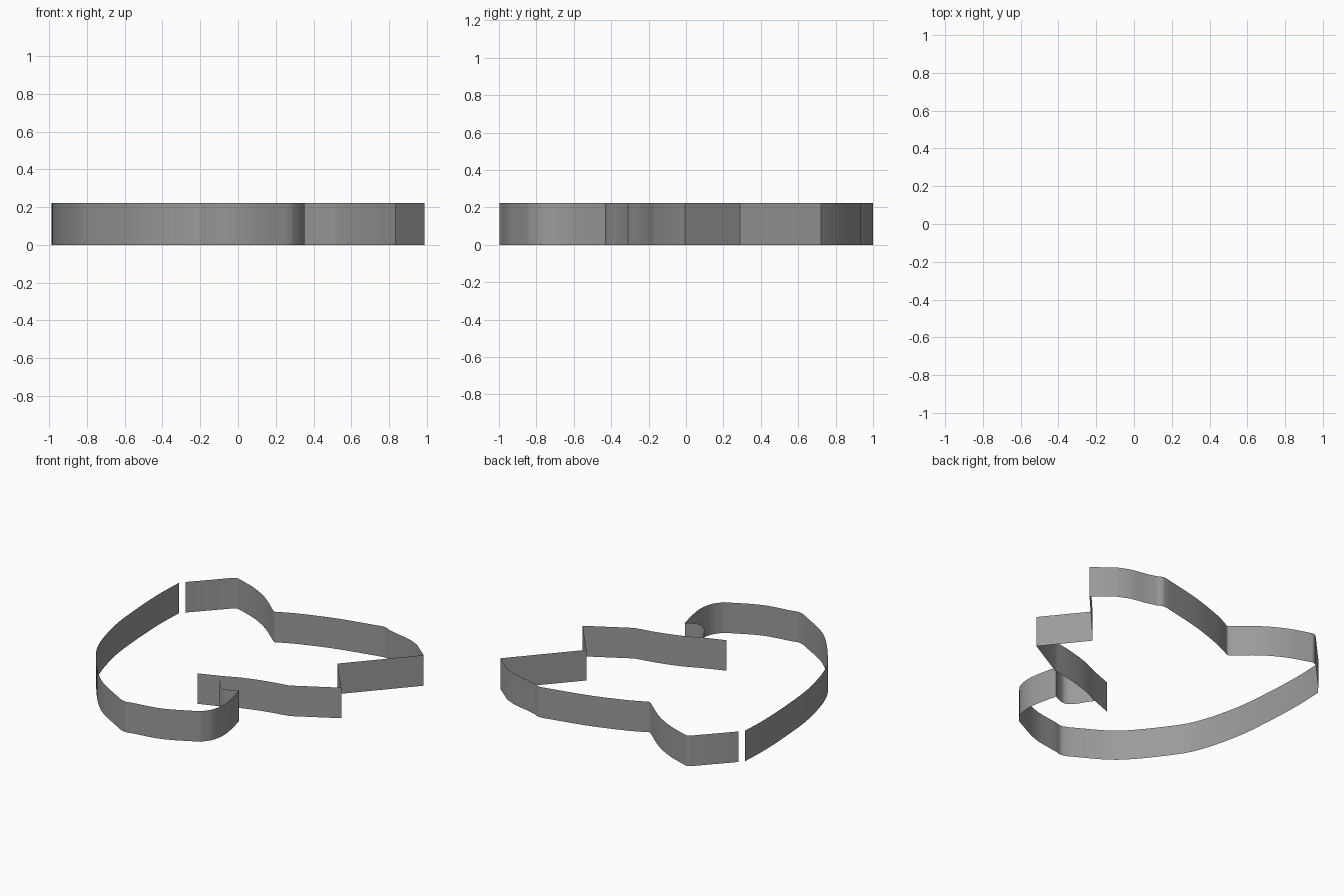
import bpy, bmesh
from mathutils import Vector

if "Cube" in bpy.data.objects:
    bpy.data.objects.remove(bpy.data.objects["Cube"])

HEIGHT = 0.222
STEPS = 6

grey = bpy.data.materials.new("dark_grey")
grey.diffuse_color = (0.33, 0.33, 0.33, 1)
grey.use_nodes = True
grey.node_tree.nodes["Principled BSDF"].inputs["Base Color"].default_value = grey.diffuse_color


def smooth_run(pts):
    """Catmull-Rom sampling through the points of one run between sharp corners."""
    p = [Vector(q) for q in pts]
    if len(p) == 2:
        return p
    p = [2 * p[0] - p[1]] + p + [2 * p[-1] - p[-2]]
    out = []
    for a, b, c, d in zip(p, p[1:], p[2:], p[3:]):
        for i in range(STEPS):
            t = i / STEPS
            out.append(0.5 * (2 * b + (c - a) * t + (2 * a - 5 * b + 4 * c - d) * t * t
                              + (3 * b - a - 3 * c + d) * t ** 3))
    return out + [p[-2]]


def wall(name, runs, flip=False):
    """Thin upright band following the runs; each run starts where the last ended."""
    path = []
    for i, run in enumerate(runs):
        if i:
            run = [runs[i - 1][-1]] + run
        path += smooth_run(run)[1 if i else 0:]
    if flip:
        path.reverse()
    bm = bmesh.new()
    low = [bm.verts.new((q.x, q.y, 0)) for q in path]
    high = [bm.verts.new((q.x, q.y, HEIGHT)) for q in path]
    for i in range(len(path) - 1):
        bm.faces.new((low[i], low[i + 1], high[i + 1], high[i]))
    mesh = bpy.data.meshes.new(name)
    bm.to_mesh(mesh)
    bm.free()
    mesh.materials.append(grey)
    ob = bpy.data.objects.new(name, mesh)
    bpy.context.collection.objects.link(ob)
    bpy.ops.object.select_all(action='DESELECT')
    ob.select_set(True)
    bpy.context.view_layer.objects.active = ob
    bpy.ops.object.shade_smooth_by_angle(angle=0.65)


# Back and right side of the outline, ending in the free inner tail
wall("back_wall", [
    [(-.952, .755), (-.735, .985)],
    [(-.705, 1.0), (-.672, .992)],
    [(-.525, .939), (-.38, .855), (-.228, .728)],
    [(-.202, .714), (-.165, .733)],
    [(-.045, .785), (.19, .862), (.50, .933)],
    [(.535, .934), (.575, .915)],
    [(.64, .897), (.76, .872), (.855, .832)],
    [(.988, .722)],
    [(.598, .288)],
    [(.834, -.005)],
    [(.535, -.173)],
    [(.38, -.203), (.222, -.248), (.08, -.308), (-.072, -.365)],
], flip=True)

# Left and front side of the outline, curling into the small hook
wall("front_wall", [
    [(-.98, .72), (-.987, .5), (-.975, .227), (-.945, -.061), (-.865, -.36),
     (-.755, -.55), (-.535, -.81), (-.26, -.982)],
    [(-.21, -.998), (-.16, -.988)],
    [(.055, -.947), (.285, -.838)],
    [(.335, -.765), (.352, -.66), (.335, -.54), (.308, -.43)],
    [(.266, -.452), (.209, -.464), (.155, -.43), (.11, -.36), (.075, -.31)],
])
